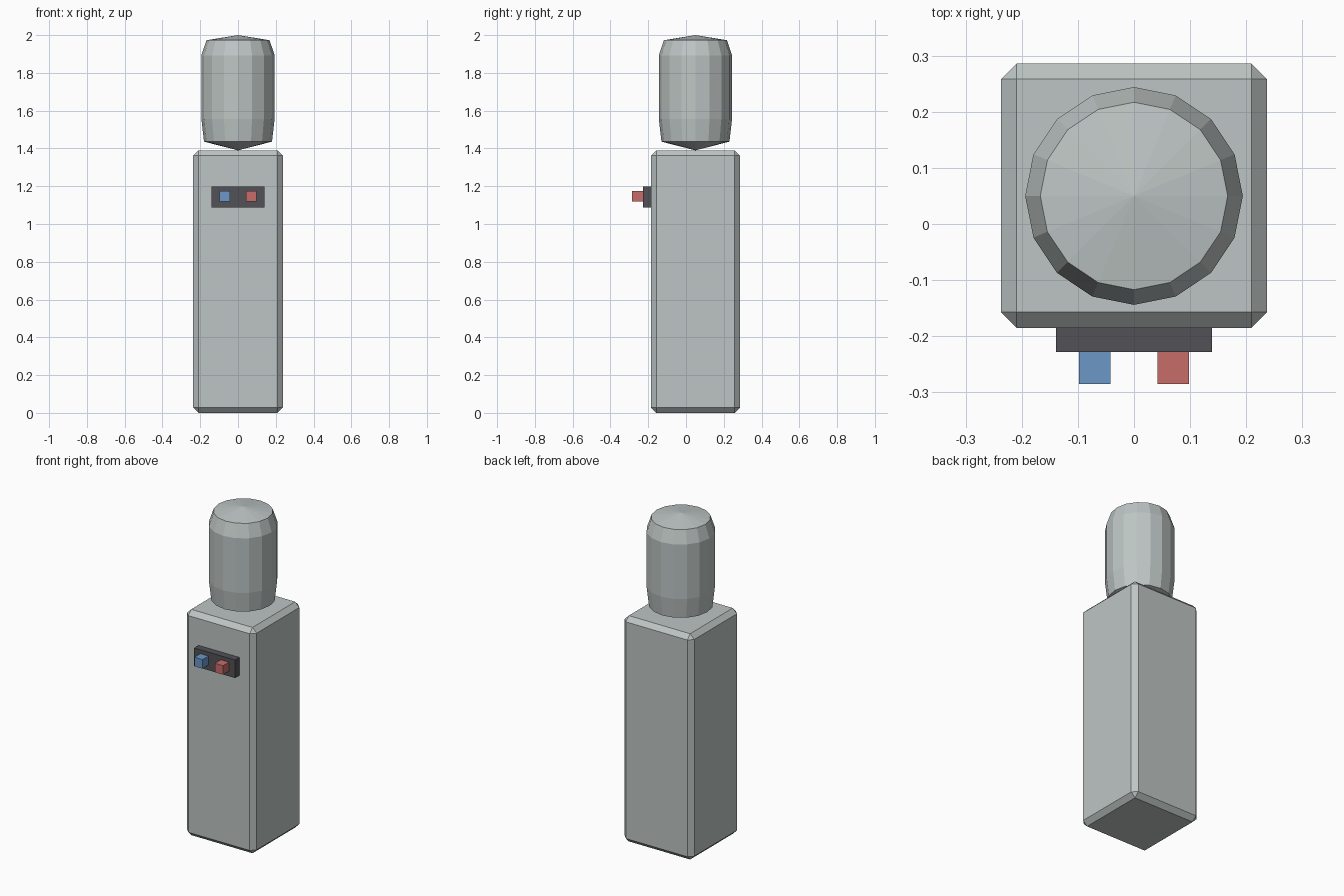
import bpy, bmesh, math

if "Cube" in bpy.data.objects:
    bpy.data.objects.remove(bpy.data.objects["Cube"])


def material(name, rgb):
    m = bpy.data.materials.new(name)
    m.diffuse_color = (*rgb, 1)
    m.use_nodes = True
    m.node_tree.nodes["Principled BSDF"].inputs["Base Color"].default_value = m.diffuse_color
    return m


GREY = material("pale_grey", (0.51, 0.56, 0.55))
DARK = material("dark_grey", (0.085, 0.083, 0.092))
BLUE = material("cold_blue", (0.15, 0.31, 0.57))
RED = material("hot_red", (0.57, 0.15, 0.14))


def add_object(name, bm, mat):
    bmesh.ops.recalc_face_normals(bm, faces=bm.faces)
    me = bpy.data.meshes.new(name)
    bm.to_mesh(me)
    bm.free()
    me.materials.append(mat)
    ob = bpy.data.objects.new(name, me)
    bpy.context.collection.objects.link(ob)
    return ob


def box(name, lo, hi, mat, bevel=0):
    bm = bmesh.new()
    bmesh.ops.create_cube(bm, size=1)
    for v in bm.verts:
        v.co = [(a + b) / 2 + c * (b - a) for a, b, c in zip(lo, hi, v.co)]
    if bevel:
        bmesh.ops.bevel(bm, geom=bm.edges[:], offset=bevel, segments=1,
                        affect='EDGES', profile=0.5)
    return add_object(name, bm, mat)


def lathe(name, profile, centre, sides, mat):
    """Spin (radius, z) rings around a vertical axis, closed by an apex at each end."""
    bm = bmesh.new()
    cx, cy = centre
    rings = []
    for r, z in profile[1:-1]:
        rings.append([bm.verts.new((cx + r * math.cos(2 * math.pi * i / sides),
                                    cy + r * math.sin(2 * math.pi * i / sides), z))
                      for i in range(sides)])
    low = bm.verts.new((cx, cy, profile[0][1]))
    top = bm.verts.new((cx, cy, profile[-1][1]))
    for i in range(sides):
        j = (i + 1) % sides
        bm.faces.new((low, rings[0][j], rings[0][i]))
        bm.faces.new((top, rings[-1][i], rings[-1][j]))
        for a, b in zip(rings, rings[1:]):
            bm.faces.new((a[i], a[j], b[j], b[i]))
    return add_object(name, bm, mat)


# Cabinet with chamfered edges
box("cabinet", (-0.237, -0.185, 0), (0.237, 0.286, 1.39), GREY, bevel=0.028)

# Water bottle resting on its pointed neck
lathe("water_bottle",
      [(0, 1.39), (0.18, 1.436), (0.194, 1.557), (0.194, 1.893), (0.167, 1.973), (0, 2.0)],
      (0, 0.05), 16, GREY)

# Tap panel and the two taps
box("tap_panel", (-0.139, -0.228, 1.087), (0.139, -0.183, 1.198), DARK)
for name, x, mat in (("cold_tap", -0.07, BLUE), ("hot_tap", 0.07, RED)):
    box(name, (x - 0.028, -0.285, 1.118), (x + 0.028, -0.227, 1.174), mat)
